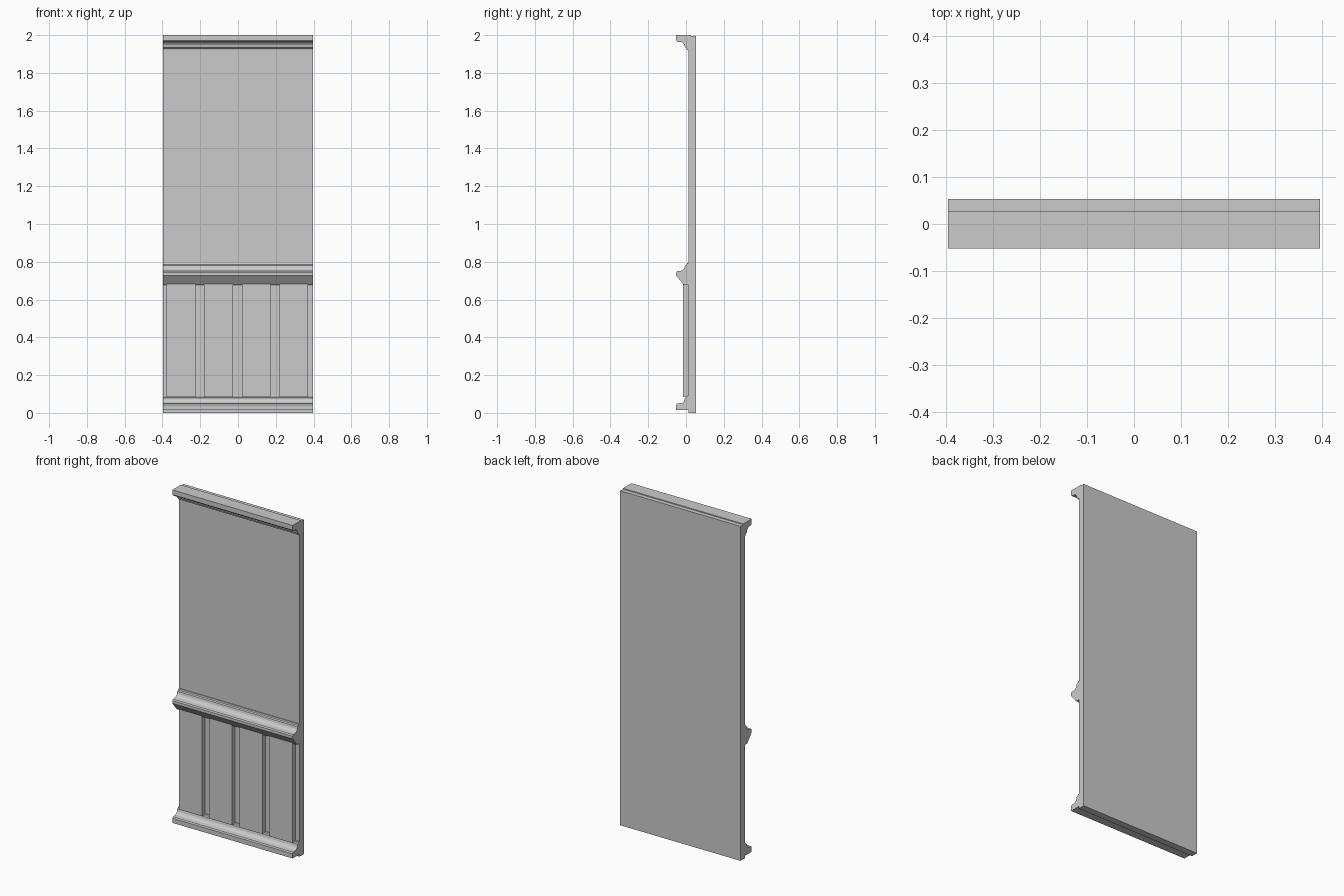
import bpy

if "Cube" in bpy.data.objects:
    bpy.data.objects.remove(bpy.data.objects["Cube"])

HALF_W = 0.397


def mesh_object(name, verts, faces):
    me = bpy.data.meshes.new(name)
    me.from_pydata(verts, [], faces)
    ob = bpy.data.objects.new(name, me)
    bpy.context.collection.objects.link(ob)
    return ob


def extrude_profile(name, profile, x0=-HALF_W, x1=HALF_W):
    """Closed (y, z) profile, counter-clockwise seen from +x, run along x."""
    area = sum(a[0] * b[1] - b[0] * a[1]
               for a, b in zip(profile, profile[1:] + profile[:1]))
    if area < 0:
        profile = profile[::-1]
    n = len(profile)
    verts = [(x, y, z) for x in (x0, x1) for y, z in profile]
    faces = [list(range(n))[::-1], list(range(n, 2 * n))]
    faces += [(i, (i + 1) % n, n + (i + 1) % n, n + i) for i in range(n)]
    return mesh_object(name, verts, faces)


def rect(y0, y1, z0, z1):
    return [(y0, z0), (y1, z0), (y1, z1), (y0, z1)]


# Stepped moulding edge shared by all trims: (y, height above the trim's foot)
STEPS = [(-0.052, 0.028), (-0.047, 0.035), (-0.022, 0.038), (-0.014, 0.044),
         (-0.008, 0.053), (-0.005, 0.066), (0.003, 0.070), (0.005, 0.078)]

# Wall backing board
extrude_profile("back_board", rect(0.012, 0.053, 0.0, 1.995))

# Skirting at the floor
extrude_profile("baseboard", [(0.014, 0.014), (-0.052, 0.014)]
                + [(y, 0.014 + h) for y, h in STEPS] + [(0.014, 0.092)])

# Crown at the top, the same moulding upside down, overlapping the board
extrude_profile("crown_moulding", [(0.027, 2.0), (-0.052, 2.0)]
                + [(y, 2.0 - h) for y, h in STEPS] + [(0.014, 1.922), (0.027, 1.94)])

# Chair rail with sloped underside
extrude_profile("chair_rail", [(0.014, 0.676), (-0.010, 0.676), (-0.052, 0.727)]
                + [(y, 0.715 + h) for y, h in STEPS] + [(0.014, 0.793)])

# Four raised wainscot panels
for i in range(4):
    cx = -0.302 + 0.199 * i
    extrude_profile(f"wainscot_panel_{i + 1}", rect(-0.016, 0.014, 0.085, 0.684),
                    cx - 0.076, cx + 0.076)
